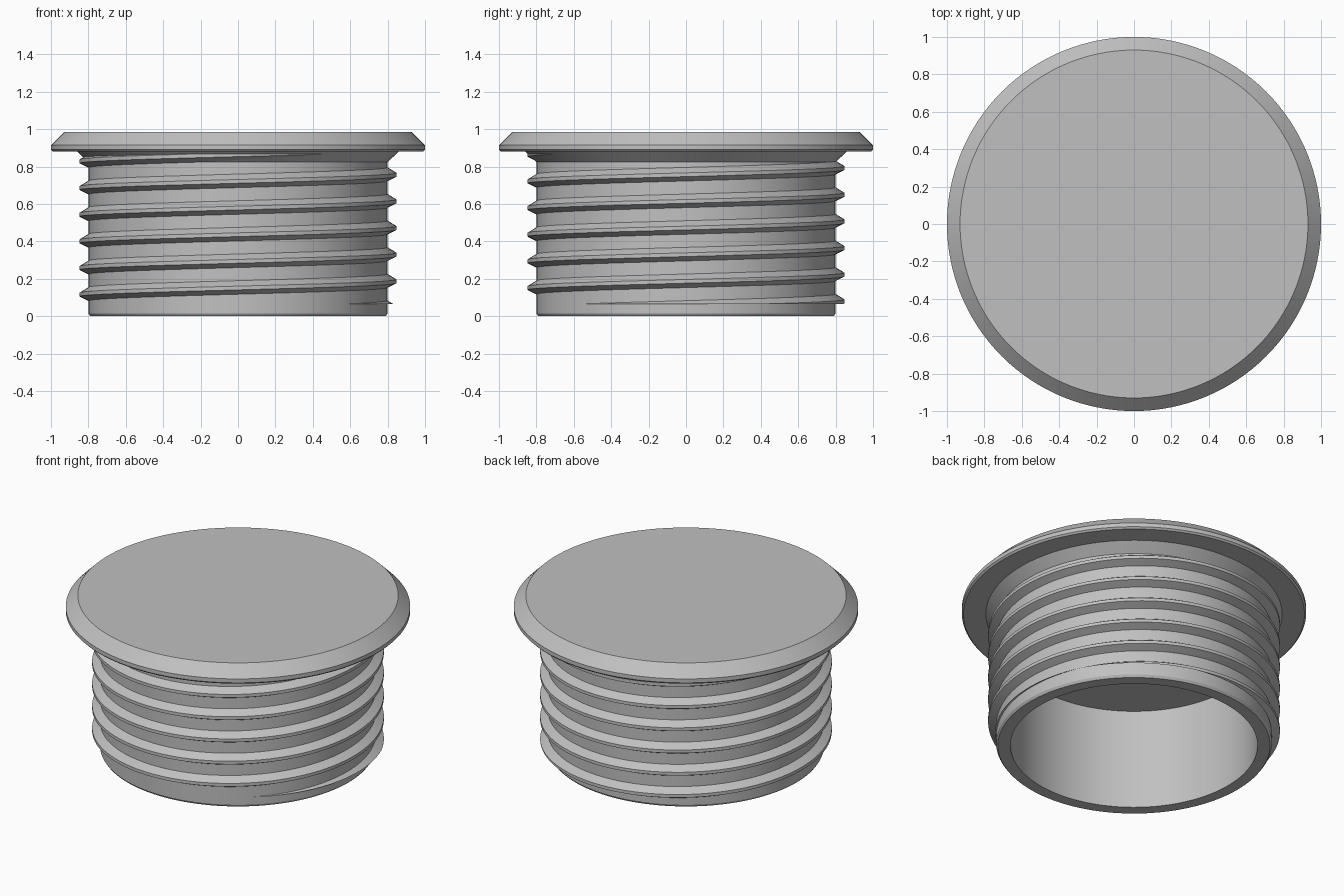
import bpy, bmesh, math

SEGMENTS = 128
PITCH = 0.1425
START_Z = 0.045          # height of the crest at angle zero
LOW, HIGH = 0.064, 0.868  # the thread is trimmed flat at both ends

cube = bpy.data.objects.get("Cube")
if cube:
    bpy.data.objects.remove(cube, do_unlink=True)

grey = bpy.data.materials.new("grey plastic")
grey.use_nodes = True
colour = (0.53, 0.53, 0.53, 1)
grey.diffuse_color = colour
grey.node_tree.nodes["Principled BSDF"].inputs["Base Color"].default_value = colour


def finish(name, bm):
    bmesh.ops.recalc_face_normals(bm, faces=bm.faces)
    mesh = bpy.data.meshes.new(name)
    bm.to_mesh(mesh)
    bm.free()
    mesh.materials.append(grey)
    obj = bpy.data.objects.new(name, mesh)
    bpy.context.collection.objects.link(obj)
    bpy.ops.object.select_all(action="DESELECT")
    obj.select_set(True)
    bpy.context.view_layer.objects.active = obj
    bpy.ops.object.shade_smooth_by_angle(angle=math.radians(20))
    return obj


# Hollow plug body with bevelled cap, turned around the z axis
profile = [(0, 0.643), (0.717, 0.643), (0.717, 0), (0.79, 0), (0.8, 0.015),
           (0.8, 0.825), (0.86, 0.88), (0.99, 0.88), (1, 0.89), (1, 0.915),
           (0.93, 0.985), (0, 0.985)]
bm = bmesh.new()
points = [bm.verts.new((r, 0, z)) for r, z in profile]
edges = [bm.edges.new(pair) for pair in zip(points, points[1:])]
bmesh.ops.spin(bm, geom=points + edges, cent=(0, 0, 0), axis=(0, 0, 1),
               angle=math.tau, steps=SEGMENTS, use_duplicate=False)
bmesh.ops.remove_doubles(bm, verts=bm.verts, dist=0.0001)
finish("plug_body", bm)

# Tooth section: height from crest centre, radius
tooth = [(-0.036, 0.797), (-0.011, 0.847), (0.009, 0.847), (0.04, 0.797)]


def tooth_radius(h):
    for (h0, r0), (h1, r1) in zip(tooth, tooth[1:]):
        if h0 <= h <= h1:
            return r0 + (r1 - r0) * (h - h0) / (h1 - h0)
    return tooth[0][1]


# Helical thread, rising anticlockwise and trimmed by the two end planes
bm = bmesh.new()
previous = None
for i in range(round(-0.14 * SEGMENTS), round(6.02 * SEGMENTS)):
    turn = i / SEGMENTS
    angle = turn * math.tau
    crest = START_Z + PITCH * turn
    ring = []
    for h, r in tooth:
        z = min(max(crest + h, LOW), HIGH)
        if z != crest + h:
            r = tooth_radius(z - crest)
        ring.append(bm.verts.new((r * math.cos(angle), r * math.sin(angle), z)))
    if previous:
        for k in range(len(tooth)):
            n = (k + 1) % len(tooth)
            bm.faces.new((previous[k], previous[n], ring[n], ring[k]))
    else:
        bm.faces.new(ring)
    previous = ring
bm.faces.new(previous)
bmesh.ops.remove_doubles(bm, verts=bm.verts, dist=0.00001)
bmesh.ops.dissolve_degenerate(bm, edges=bm.edges, dist=0.00001)
finish("screw_thread", bm)
